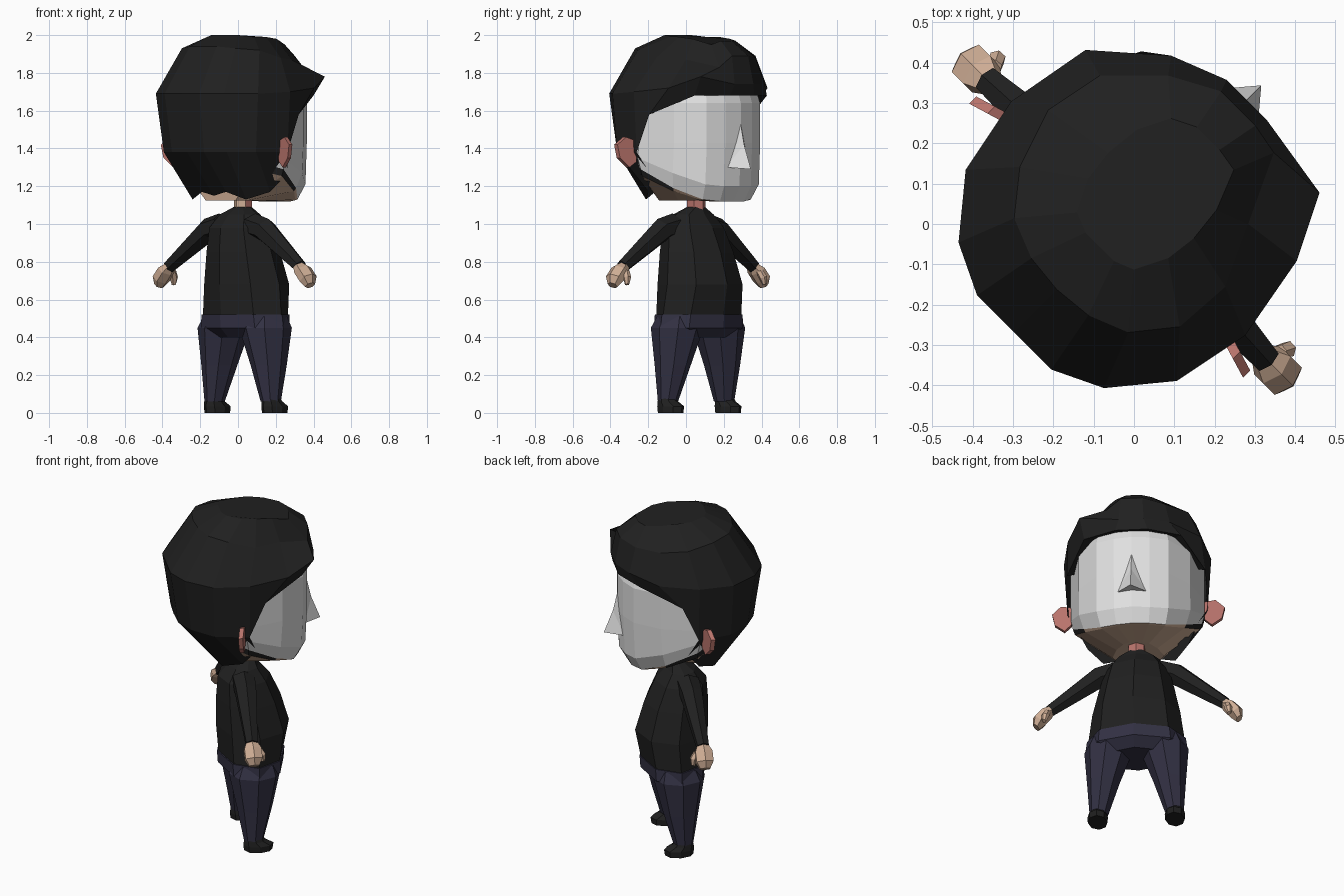
import bpy, bmesh, math
from mathutils import Matrix, Vector

default = bpy.data.objects.get("Cube")
if default:
    bpy.data.objects.remove(default, do_unlink=True)

# The figure is modelled facing +y, then turned to face the +x +y corner
PLACE = Matrix.Rotation(math.radians(-45), 4, 'Z') @ Matrix.Translation((-0.02, 0, 0))


def material(name, colour):
    mat = bpy.data.materials.new(name)
    mat.use_nodes = True
    rgba = (*colour, 1)
    mat.diffuse_color = rgba
    for node in mat.node_tree.nodes:
        if node.type == 'BSDF_PRINCIPLED':
            node.inputs["Base Color"].default_value = rgba
            node.inputs["Roughness"].default_value = 0.9
    return mat


black = material("soft_black", (0.0145, 0.0145, 0.0145))
navy = material("navy_cloth", (0.032, 0.03, 0.056))
skin = material("tan_skin", (0.62, 0.42, 0.3))
pink = material("pink_skin", (0.5, 0.18, 0.155))
pale = material("pale_face", (0.74, 0.74, 0.74))


def finish(name, bm, mats):
    """Turn a bmesh into a placed, flat shaded object."""
    bmesh.ops.recalc_face_normals(bm, faces=bm.faces[:])
    bm.transform(PLACE)
    mesh = bpy.data.meshes.new(name)
    bm.to_mesh(mesh)
    bm.free()
    for mat in mats:
        mesh.materials.append(mat)
    obj = bpy.data.objects.new(name, mesh)
    bpy.context.scene.collection.objects.link(obj)


def loft(name, rings, mats, rule=None, skip=None):
    """Skin equal-length rings; rule(row, column) picks the material."""
    bm = bmesh.new()
    rows = [[bm.verts.new(p) for p in ring] for ring in rings]
    count = len(rows[0])
    for r in range(len(rows) - 1):
        for c in range(count):
            if skip and skip(r, c):
                continue
            d = (c + 1) % count
            face = bm.faces.new((rows[r][c], rows[r][d], rows[r + 1][d], rows[r + 1][c]))
            if rule:
                face.material_index = rule(r, c)
    bm.faces.new(rows[0])
    last = bm.faces.new(rows[-1])
    if rule:
        last.material_index = rule(len(rows) - 2, 0)
    finish(name, bm, mats)


def ellipse(z, centre, ru, rv, sides=8):
    """Level ring; centre is (u, v)."""
    turn = math.tau / sides
    return [(centre[0] + ru * math.sin(i * turn), centre[1] + rv * math.cos(i * turn), z)
            for i in range(sides)]


def whole(half):
    """Complete a half ring: first point is on the middle plane, the rest mirrored."""
    return list(half) + [(-u, v, z) for u, v, z in reversed(half[1:])]


def tube(name, path, mats, flat=1.0):
    """Tapered six-sided limb through (point, radius) pairs; flat thins it."""
    axis = Vector(path[-1][0]) - Vector(path[0][0])
    quat = axis.to_track_quat('Z', 'Y')
    rings = []
    for point, radius in path:
        rings.append([Vector(point) + quat @ Vector(p)
                      for p in ellipse(0, (0, 0), radius, radius * flat, 6)])
    loft(name, rings, mats)


# Jumper with a round belly
loft("jumper", [ellipse(z, (0, c), ru, rv) for z, c, ru, rv in (
    (0.5, 0.075, 0.27, 0.18), (0.68, 0.085, 0.245, 0.205), (0.85, 0.06, 0.21, 0.18),
    (0.98, 0.035, 0.18, 0.145), (1.05, 0.035, 0.13, 0.085), (1.09, 0.055, 0.05, 0.045))],
    [black])

# Trouser seat
loft("trouser_seat", [ellipse(z, (0, 0.075), ru, rv) for z, ru, rv in (
    (0.52, 0.275, 0.19), (0.45, 0.285, 0.185), (0.4, 0.18, 0.13))], [navy])

# Neck, pink towards the front
loft("neck", [ellipse(z, (0, 0.057), 0.05, 0.05, 6) for z in (1.06, 1.2)],
     [skin, pink], lambda r, c: 1 if c in (0, 1, 4, 5) else 0)

# Limbs, feet and ears, made once for each side
for side, s in (("right", 1), ("left", -1)):
    loft(side + "_trouser_leg", [ellipse(z, (s * u, v), ru, rv) for z, u, v, ru, rv in (
        (0.51, 0.15, 0.075, 0.11, 0.12), (0.45, 0.155, 0.07, 0.135, 0.145),
        (0.25, 0.185, 0.065, 0.09, 0.1), (0.06, 0.21, 0.055, 0.052, 0.055))], [navy])
    loft(side + "_shoe", [ellipse(z, (s * 0.215, v), ru, rv) for z, v, ru, rv in (
        (0, 0.08, 0.055, 0.08), (0.035, 0.08, 0.057, 0.085),
        (0.06, 0.06, 0.05, 0.06), (0.085, 0.055, 0.045, 0.045))], [black])
    tube(side + "_sleeve", [((s * 0.1, 0.015, 0.995), 0.07), ((s * 0.21, 0.01, 0.97), 0.065),
                            ((s * 0.49, -0.005, 0.775), 0.037)], [black])
    tube(side + "_hand", [((s * 0.475, -0.005, 0.785), 0.032), ((s * 0.51, -0.005, 0.755), 0.055),
                          ((s * 0.55, -0.005, 0.71), 0.055), ((s * 0.565, -0.005, 0.675), 0.032)],
         [skin], 0.75)
    tube(side + "_thumb", [((s * 0.5, 0.03, 0.75), 0.02), ((s * 0.51, 0.05, 0.715), 0.022),
                           ((s * 0.515, 0.055, 0.68), 0.012)], [skin])
    outline = [(0.37, 1.33), (0.41, 1.3), (0.465, 1.35), (0.48, 1.42), (0.43, 1.46), (0.37, 1.44)]
    loft(side + "_ear", [[(s * u, v - 0.3 * (u - 0.37), z) for u, z in outline]
                         for v in (-0.045, -0.02)], [pink])

# Head: pale face, dark jaw strap at the sides, tan underside
face = [(0, 0.39), (0.1, 0.375), (0.2, 0.335), (0.31, 0.2), (0.372, 0), (0.3, -0.15)]
jaw = [(0, 0.335, 1.12), (0.09, 0.325, 1.12), (0.18, 0.285, 1.13),
       (0.285, 0.17, 1.19), (0.36, 0, 1.29), (0.28, -0.12, 1.33)]
cheek_z = (1.2, 1.2, 1.21, 1.27, 1.35, 1.4)
head_rings = [
    [(u * 0.9, v * 0.9, 1.76) for u, v in face],
    [(u, v, 1.64) for u, v in face],
    [(u, v, 1.43) for u, v in face],
    [(u, v - 0.01, z) for (u, v), z in zip(face, cheek_z)],
    jaw,
    [(u * 0.97, v * 0.96, z - 0.2 * (z - 1.11)) for u, v, z in jaw],
    [(u * 0.4, v * 0.5 - 0.05, 1.125) for u, v, z in jaw]]


def head_colour(row, col):
    if row < 4:
        return 0
    return 1 if row == 4 and 3 <= col <= 7 else 2


loft("head", [whole(r) for r in head_rings], [pale, black, skin], head_colour)

# Nose with a bridge running down to the tip
bm = bmesh.new()
brow, ridge, tip, wing_a, wing_b, root = [bm.verts.new(p) for p in (
    (0, 0.385, 1.55), (0, 0.415, 1.42), (0, 0.466, 1.29),
    (0.085, 0.365, 1.3), (-0.085, 0.365, 1.3), (0, 0.34, 1.31))]
for tri in ((brow, ridge, wing_a), (ridge, tip, wing_a), (brow, wing_b, ridge),
            (ridge, wing_b, tip), (tip, root, wing_a), (tip, wing_b, root),
            (brow, wing_a, root), (brow, root, wing_b)):
    bm.faces.new(tri)
finish("nose", bm, [pale])

# Hair: half rings run from the back of the head round to the forehead
crown = whole([(0, -0.1, 2), (0.05, -0.1, 2), (0.1, -0.08, 2), (0.14, 0, 1.99),
               (0.15, 0.08, 1.99), (0.14, 0.17, 1.98), (0.1, 0.25, 1.97), (0.04, 0.28, 1.97)])
upper = whole([(0, -0.25, 1.94), (0.1, -0.24, 1.94), (0.2, -0.2, 1.93), (0.28, -0.1, 1.92),
               (0.33, 0.05, 1.9), (0.3, 0.2, 1.89), (0.18, 0.32, 1.88), (0.06, 0.385, 1.89)])
widest = whole([(0, -0.4, 1.69), (0.13, -0.4, 1.69), (0.255, -0.34, 1.69), (0.37, -0.2, 1.69),
                (0.41, 0, 1.7), (0.37, 0.22, 1.72), (0.21, 0.36, 1.74), (0.07, 0.415, 1.74)])
hairline = whole([(0, -0.36, 1.38), (0.12, -0.355, 1.38), (0.235, -0.3, 1.38),
                  (0.345, -0.19, 1.38), (0.39, 0, 1.38), (0.385, 0.09, 1.58),
                  (0.27, 0.315, 1.68), (0.09, 0.4, 1.68)])
nape = whole([(0, -0.16, 1.15), (0.09, -0.16, 1.17), (0.2, -0.12, 1.13), (0.28, -0.02, 1.17),
              (0.34, 0.05, 1.27), (0.3, 0.08, 1.6), (0.2, 0.24, 1.7), (0.07, 0.32, 1.7)])
# Side parting and swept corner on the right
crown[6] = (0.1, 0.27, 1.95)
upper[4], upper[5], upper[6] = (0.29, 0.05, 1.88), (0.22, 0.2, 1.87), (0.14, 0.37, 1.83)
widest[6] = (0.29, 0.38, 1.78)
loft("hair", [crown, upper, widest, hairline, nape], [black],
     skip=lambda r, c: r == 3 and c in (4, 10))
